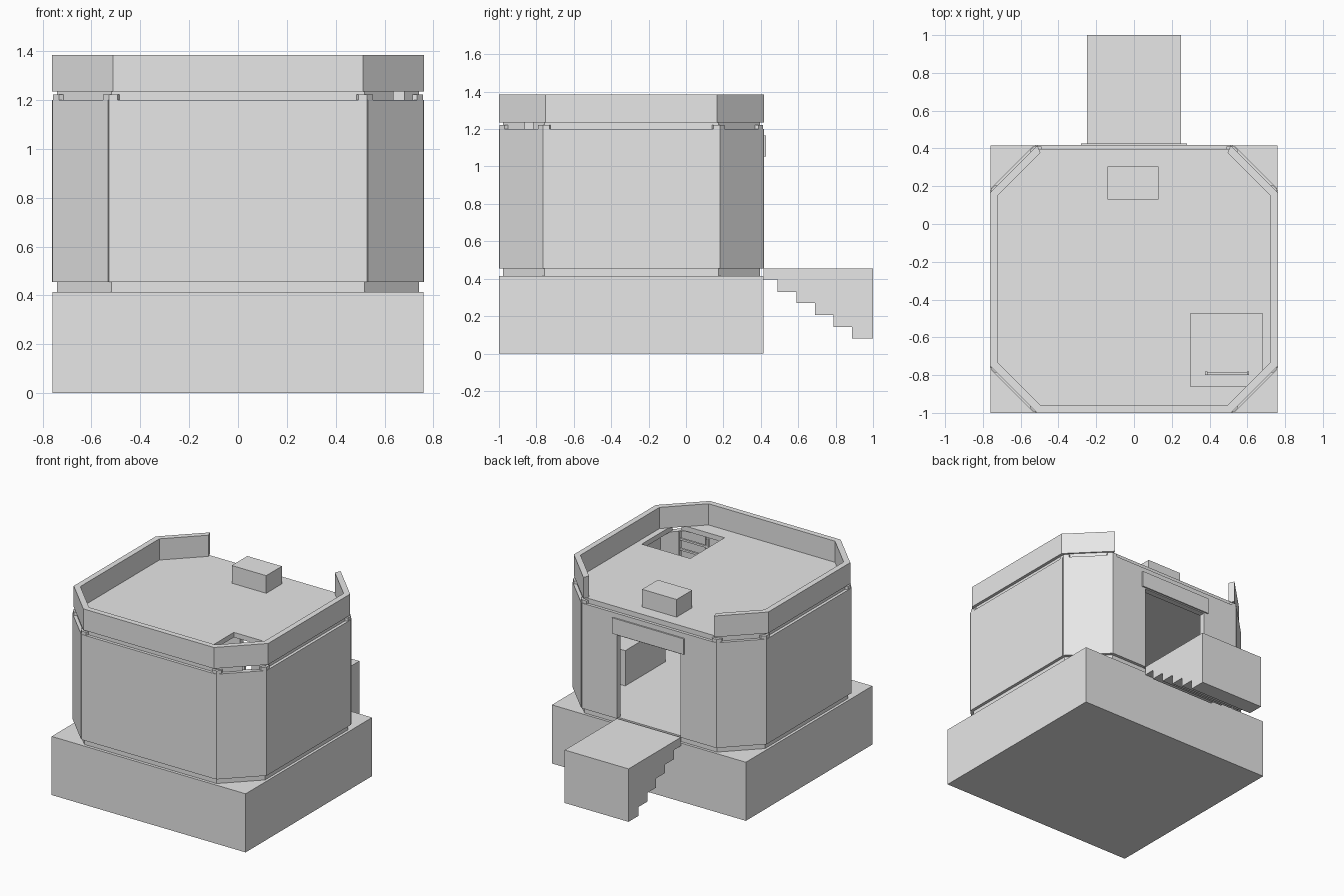
import bpy, bmesh
from mathutils import Vector

cube = bpy.data.objects.get("Cube")
if cube:
    bpy.data.objects.remove(cube, do_unlink=True)

grey = bpy.data.materials.new("plain_grey")
grey.use_nodes = True
grey.diffuse_color = (0.8, 0.8, 0.8, 1)
grey.node_tree.nodes["Principled BSDF"].inputs["Base Color"].default_value = (0.8, 0.8, 0.8, 1)

BASE, FLOOR, EAVE, ROOF, TOP = 0.415, 0.455, 1.2, 1.235, 1.385


def extrude(name, outline, offset):
    """Solid made by pushing a closed outline along an offset."""
    bm = bmesh.new()
    face = bm.faces.new([bm.verts.new(p) for p in outline])
    new = bmesh.ops.extrude_face_region(bm, geom=[face])["geom"]
    moved = [g for g in new if isinstance(g, bmesh.types.BMVert)]
    bmesh.ops.translate(bm, vec=offset, verts=moved)
    bmesh.ops.recalc_face_normals(bm, faces=bm.faces)
    mesh = bpy.data.meshes.new(name)
    bm.to_mesh(mesh)
    bm.free()
    mesh.materials.append(grey)
    obj = bpy.data.objects.new(name, mesh)
    bpy.context.collection.objects.link(obj)
    return obj


def prism(name, points, z0, z1):
    return extrude(name, [(p[0], p[1], z0) for p in points], (0, 0, z1 - z0))


def box(name, x0, x1, y0, y1, z0, z1):
    return prism(name, [(x0, y0), (x1, y0), (x1, y1), (x0, y1)], z0, z1)


def octagon(cut, inset=0.0):
    """Chamfered plan, counter-clockwise; edge 0 is front, edge 4 is back."""
    x, y0, y1 = 0.762 - inset, -1 + inset, 0.417 - inset
    c = cut - inset * 0.586
    return [Vector(p) for p in (
        (-x + c, y0), (x - c, y0), (x, y0 + c), (x, y1 - c),
        (x - c, y1), (-x + c, y1), (-x, y1 - c), (-x, y0 + c))]


def panel(name, outer, inner, i, z0, z1, gap=0.0):
    j = (i + 1) % 8
    d = (outer[j] - outer[i]).normalized() * gap
    prism(name, [outer[i] + d, outer[j] - d, inner[j] - d, inner[i] + d], z0, z1)


# Ground block and floor slab
box("foundation", -0.76, 0.76, -1, 0.415, 0, BASE)
slab_plan = octagon(0.235, 0.021)
prism("floor_slab", slab_plan, BASE, FLOOR)

# Wall panels, with the back left open for the doorway
SIDES = ["front", "front_left", "left", "back_left", "back",
         "back_right", "right", "front_right"]
outer, inner = octagon(0.233), octagon(0.233, 0.04)
for i, side in enumerate(SIDES):
    if side != "back":
        panel(side + "_wall", outer, inner, i, FLOOR, EAVE, 0.005)
for side, s in (("left", 1), ("right", -1)):
    prism(side + "_door_wall", [(s * 0.25, 0.417), (s * 0.524, 0.417),
                                (s * 0.507, 0.377), (s * 0.25, 0.377)], FLOOR, EAVE)
box("door_lintel", -0.25, 0.25, 0.377, 0.417, 1.046, EAVE)
box("door_canopy", -0.28, 0.28, 0.415, 0.427, 1.053, 1.165)

# Corner posts that stand slightly above the walls
post_out, post_in = octagon(0.233, 0.004), octagon(0.233, 0.036)
for i in range(8):
    v, w = post_out[i], post_in[i]
    a = (post_out[i - 1] - v).normalized() * 0.035
    b = (post_out[(i + 1) % 8] - v).normalized() * 0.035
    prism("corner_post", [v + a, v, v + b, w + b, w, w + a], FLOOR, 1.222)

# Roof slab with a ladder hatch cut through it
roof = prism("roof_slab", slab_plan, EAVE, ROOF)
cutter = box("hatch_cutter", 0.3, 0.68, -0.86, -0.475, 1.1, 1.3)
cutter.hide_render = True
cut = roof.modifiers.new("hatch", "BOOLEAN")
cut.operation, cut.solver, cut.object = "DIFFERENCE", "EXACT", cutter
bpy.context.view_layer.objects.active = roof
bpy.ops.object.modifier_apply(modifier=cut.name)
bpy.data.objects.remove(cutter, do_unlink=True)
box("roof_box", -0.14, 0.13, 0.13, 0.305, ROOF, 1.36)

# Parapet on every side but the back
rail_out, rail_in = octagon(0.25), octagon(0.25, 0.04)
for i, side in enumerate(SIDES):
    if side != "back":
        panel(side + "_parapet", rail_out, rail_in, i, ROOF, TOP)

# Entrance ramp block, stepped underneath
steps = [(0.415, 0.395), (0.49, 0.33), (0.59, 0.27), (0.69, 0.205), (0.788, 0.143), (0.888, 0.08)]
ends = [y for y, z in steps[1:]] + [1.0]
profile = [(-0.25, 0.415, FLOOR)]
for (y, z), end in zip(steps, ends):
    profile += [(-0.25, y, z), (-0.25, end, z)]
profile.append((-0.25, 1.0, FLOOR))
extrude("entrance_steps", profile, (0.5, 0, 0))

# Indoor bench and ladder
box("bench", 0.49, 0.72, -0.47, -0.02, FLOOR, 0.705)
for x in (0.375, 0.597):
    box("ladder_rail", x, x + 0.013, -0.8, -0.78, FLOOR, 1.23)
for k in range(10):
    z = 0.52 + 0.072 * k
    box("ladder_rung", 0.385, 0.6, -0.797, -0.783, z, z + 0.014)
